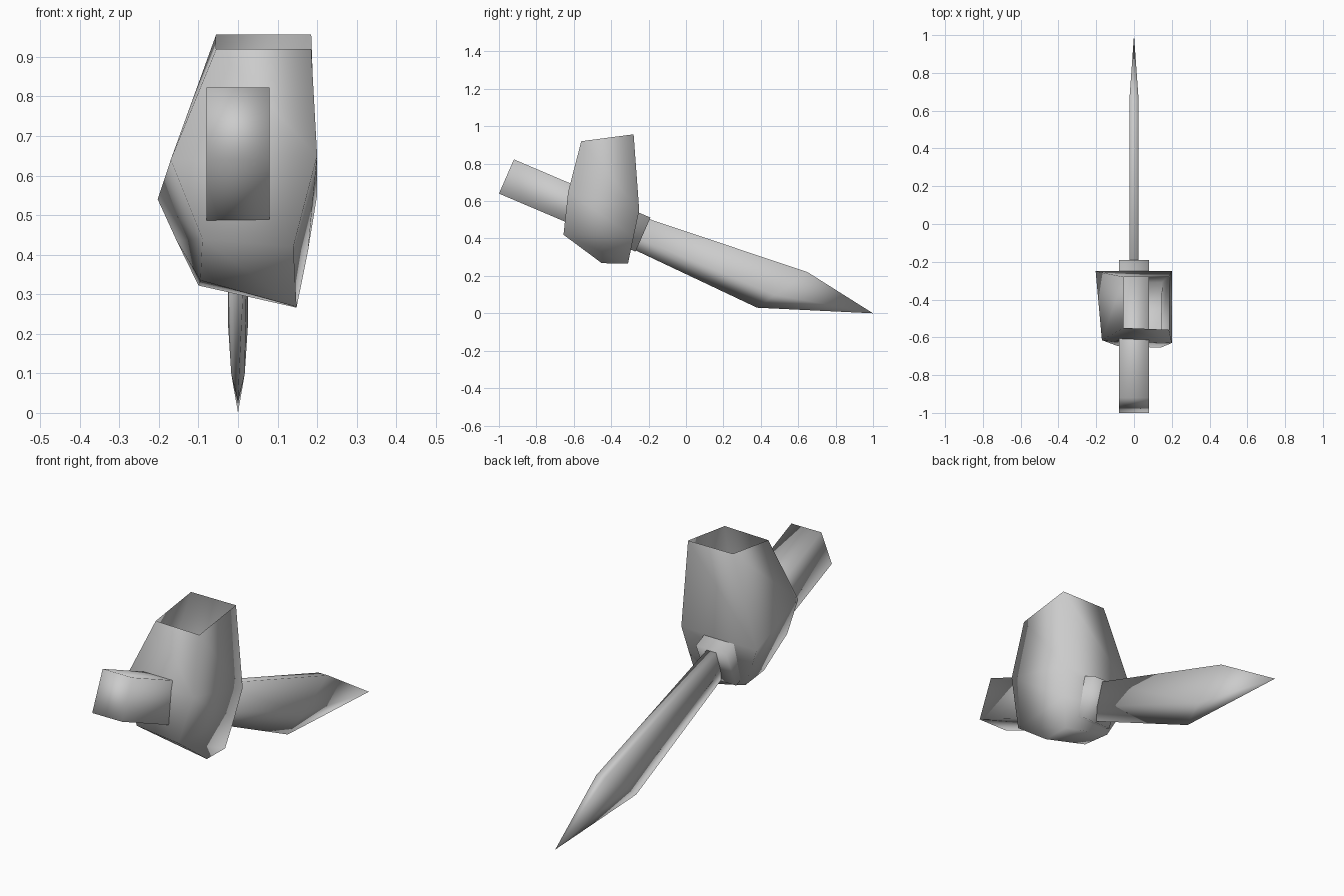
import bpy, bmesh
from mathutils import Vector

if "Cube" in bpy.data.objects:
    bpy.data.objects.remove(bpy.data.objects["Cube"])


def make_loft(name, rings, cap_start=True, cap_end=True, tip=None):
    """Skin equal-sized rings of points, with optional caps or a pointed end."""
    bm = bmesh.new()
    loops = [[bm.verts.new(p) for p in ring] for ring in rings]
    n = len(loops[0])
    for a, b in zip(loops, loops[1:]):
        for i in range(n):
            j = (i + 1) % n
            bm.faces.new((a[i], a[j], b[j], b[i]))
    if cap_start:
        bm.faces.new(loops[0])
    if tip:
        point = bm.verts.new(tip)
        for i in range(n):
            bm.faces.new((loops[-1][i], loops[-1][(i + 1) % n], point))
    elif cap_end:
        bm.faces.new(loops[-1])
    bmesh.ops.recalc_face_normals(bm, faces=bm.faces)
    mesh = bpy.data.meshes.new(name)
    bm.to_mesh(mesh)
    bm.free()
    mesh.shade_smooth()
    obj = bpy.data.objects.new(name, mesh)
    bpy.context.collection.objects.link(obj)
    return obj


# Handle: a straight sloping bar that passes through the fist
def handle_ring(top, bottom, w=0.08):
    return [(-w, *top), (w, *top), (w, *bottom), (-w, *bottom)]


make_loft("handle", [handle_ring((-0.92, 0.823), (-1.0, 0.64)),
                     handle_ring((-0.19, 0.512), (-0.27, 0.33))])


# Blade: flat spine, sides closing to a sharp lower edge
def blade_ring(spine, edge, w=0.025, mid_w=0.017):
    s, e = Vector(spine), Vector(edge)
    m = s.lerp(e, 0.64)
    return [(-w, *s), (w, *s), (mid_w, *m), (0, *e), (-mid_w, *m)]


make_loft("blade", [blade_ring((-0.20, 0.505), (-0.27, 0.337)),
                    blade_ring((0.65, 0.22), (0.38, 0.03))], tip=(0, 1, 0))

# Fist: front-left, front-right, back-right, back-left; open at the wrist
make_loft("fist", [
    [(-0.055, -0.55, 0.92), (0.185, -0.56, 0.92), (0.185, -0.28, 0.957), (-0.055, -0.28, 0.957)],
    [(-0.17, -0.615, 0.64), (0.20, -0.63, 0.65), (0.20, -0.25, 0.55), (-0.203, -0.25, 0.54)],
    [(-0.09, -0.645, 0.44), (0.14, -0.655, 0.42), (0.177, -0.28, 0.41), (-0.155, -0.28, 0.435)],
    [(-0.095, -0.46, 0.335), (0.148, -0.45, 0.268), (0.148, -0.31, 0.266), (-0.10, -0.31, 0.322)],
], cap_start=False)
